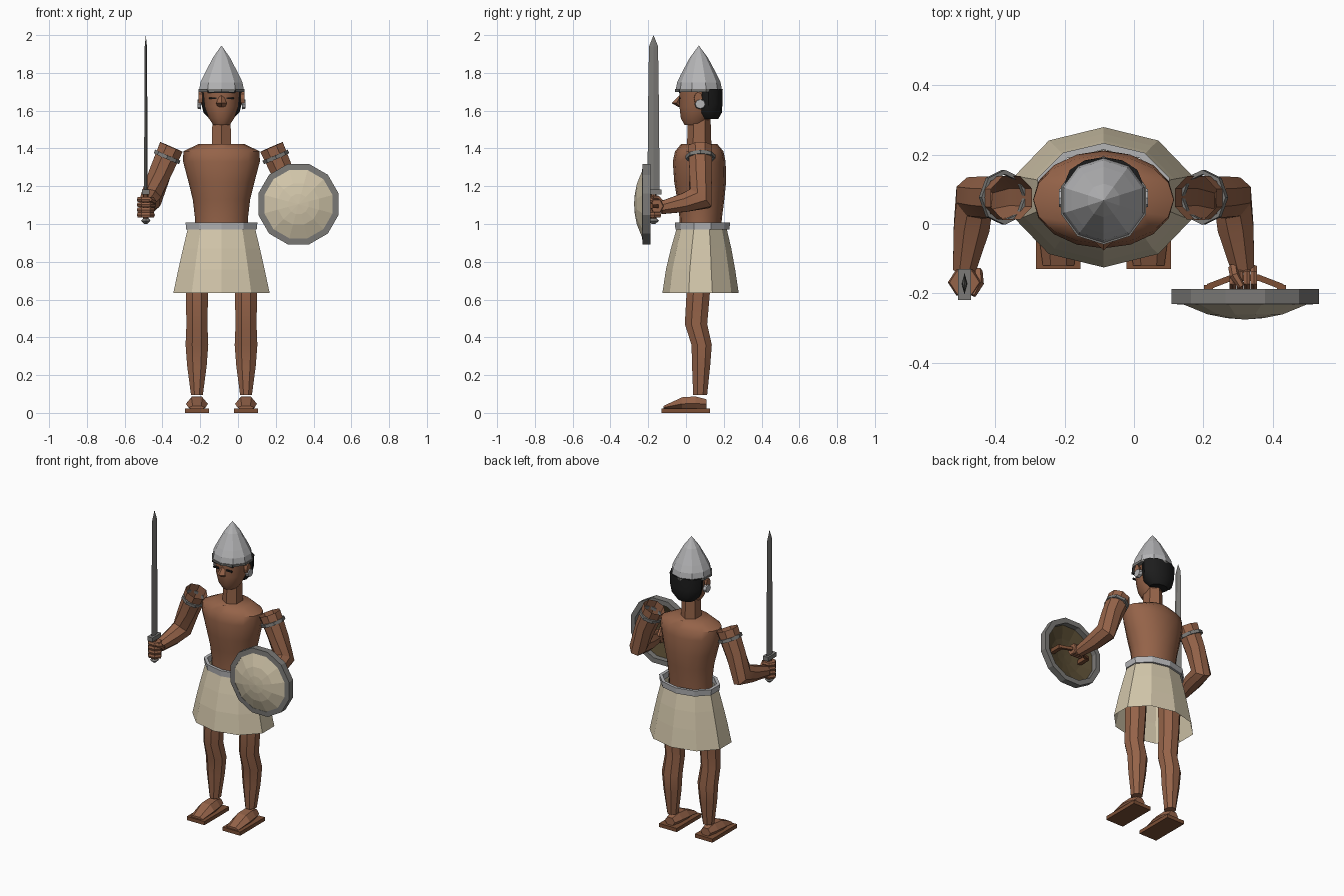
import bpy, bmesh, math
from mathutils import Vector

CX = -0.0875  # body centre line
X, Y, Z = Vector((1, 0, 0)), Vector((0, 1, 0)), Vector((0, 0, 1))


def material(name, rgb):
    m = bpy.data.materials.new(name)
    m.diffuse_color = (*rgb, 1)
    return m


SKIN = material("skin", (0.30, 0.125, 0.066))
LEATHER = material("sandal leather", (0.20, 0.078, 0.036))
LINEN = material("linen", (0.64, 0.56, 0.40))
SILVER = material("polished metal", (0.46, 0.46, 0.47))
STEEL = material("dull steel", (0.20, 0.195, 0.185))
HAIR = material("black hair", (0.012, 0.012, 0.012))
LINING = material("shield lining", (0.09, 0.065, 0.03))


def loft(name, mat, rings, n=8, axis=None, phase=0.0, caps=(True, True), loop=False, smooth=None):
    """Skin rings (x, y, z, radius_u, radius_v); ring planes follow the path unless axis is given."""
    bm = bmesh.new()
    pts = [Vector(r[:3]) for r in rings]
    loops = []
    for i, r in enumerate(rings):
        if axis is not None:
            t = axis
        else:
            a = (pts[i] - pts[i - 1]).normalized() if i else Vector()
            b = (pts[i + 1] - pts[i]).normalized() if i < len(pts) - 1 else Vector()
            t = (a + b).normalized()
        ref = X if abs(t.x) < 0.9 else Y
        u = (ref - t * ref.dot(t)).normalized()
        v = t.cross(u)
        if r[3] < 1e-5:
            loops.append([bm.verts.new(pts[i])])
            continue
        loops.append([bm.verts.new(pts[i] + u * r[3] * math.cos(phase + k * math.tau / n)
                                   + v * r[4] * math.sin(phase + k * math.tau / n)) for k in range(n)])
    pairs = list(zip(loops, loops[1:])) + ([(loops[-1], loops[0])] if loop else [])
    for a, b in pairs:
        for k in range(n):
            j = (k + 1) % n
            if len(b) == 1:
                bm.faces.new((a[k], a[j], b[0]))
            elif len(a) == 1:
                bm.faces.new((a[0], b[j], b[k]))
            else:
                bm.faces.new((a[k], a[j], b[j], b[k]))
    if not loop:
        for ring, cap in ((loops[0], caps[0]), (loops[-1], caps[1])):
            if cap and len(ring) > 2:
                bm.faces.new(ring)
    bmesh.ops.recalc_face_normals(bm, faces=bm.faces)
    me = bpy.data.meshes.new(name)
    bm.to_mesh(me)
    bm.free()
    me.materials.append(mat)
    ob = bpy.data.objects.new(name, me)
    bpy.context.scene.collection.objects.link(ob)
    if smooth:
        bpy.ops.object.select_all(action='DESELECT')
        ob.select_set(True)
        bpy.context.view_layer.objects.active = ob
        bpy.ops.object.shade_smooth_by_angle(angle=math.radians(smooth))
    return ob


def upright(name, mat, profile, cx=CX, **kw):
    """Level rings given as (z, centre_y, radius_x, radius_y)."""
    return loft(name, mat, [(cx, cy, z, rx, ry) for z, cy, rx, ry in profile], axis=Z, **kw)


def box(name, mat, lo, hi):
    h = [(b - a) / 2 * math.sqrt(2) for a, b in zip(lo, hi)]
    c = [(a + b) / 2 for a, b in zip(lo, hi)]
    return loft(name, mat, [(c[0], c[1], z, h[0], h[1]) for z in (lo[2], hi[2])],
                n=4, axis=Z, phase=math.pi / 4)


# Torso and neck
upright("torso", SKIN, [(0.95, 0.075, 0.14, 0.11), (1.03, 0.078, 0.14, 0.112), (1.13, 0.078, 0.152, 0.125),
                        (1.22, 0.075, 0.174, 0.137), (1.33, 0.07, 0.203, 0.14), (1.385, 0.07, 0.202, 0.128),
                        (1.424, 0.07, 0.12, 0.095)], n=16, smooth=45)
upright("neck", SKIN, [(1.40, 0.07, 0.06, 0.065), (1.56, 0.07, 0.055, 0.06)], n=6, phase=math.pi / 6)

# Head, hair and face
upright("head", SKIN, [(1.525, 0.045, 0.045, 0.055), (1.56, 0.05, 0.07, 0.08), (1.62, 0.062, 0.092, 0.1),
                       (1.715, 0.065, 0.102, 0.104)], n=12, phase=math.pi / 12, smooth=35)
upright("hair", HAIR, [(1.555, 0.125, 0.06, 0.045), (1.59, 0.12, 0.095, 0.07), (1.64, 0.12, 0.108, 0.073),
                       (1.715, 0.12, 0.112, 0.072)], n=12, smooth=35)
loft("nose", SKIN, [(CX, -0.026, 1.685, 0.008, 0.006), (CX, -0.05, 1.64, 0.028, 0.026),
                    (CX, -0.03, 1.62, 0.02, 0.012)], n=4, axis=Z)
box("brow_band", HAIR, (CX - 0.075, -0.036, 1.694), (CX + 0.075, -0.028, 1.71))
for s in (-1, 1):
    x = CX + s * 0.047
    box("eye", HAIR, (x - 0.02, -0.037, 1.661), (x + 0.02, -0.029, 1.671))
    x = CX + s * 0.1
    loft("ear", SKIN, [(x, 0.06, 1.665, 0.018, 0.032), (x + s * 0.022, 0.065, 1.665, 0.022, 0.034)], n=8, axis=X)
    loft("earring", SILVER, [(x + s * 0.008, 0.075, 1.635, 0.03, 0.028),
                             (x + s * 0.028, 0.075, 1.635, 0.026, 0.024)], n=8, axis=X)

# Helmet with rim
upright("helmet", SILVER, [(1.712, 0.068, 0.124, 0.122), (1.75, 0.068, 0.117, 0.115), (1.79, 0.068, 0.097, 0.096),
                           (1.88, 0.068, 0.048, 0.048), (1.945, 0.068, 0, 0)],
        n=10, phase=math.pi / 2)
upright("helmet_rim", STEEL, [(1.70, 0.068, 0.127, 0.125), (1.714, 0.068, 0.129, 0.127)], n=10, phase=math.pi / 2)

# Belt and kilt
upright("belt", SILVER, [(0.97, 0.087, 0.196, 0.143), (1.008, 0.087, 0.2, 0.146), (1.008, 0.087, 0.178, 0.127),
                         (0.97, 0.087, 0.178, 0.127)], n=10, phase=math.pi / 2, loop=True)
upright("kilt", LINEN, [(0.985, 0.083, 0.185, 0.13), (0.87, 0.08, 0.214, 0.16), (0.76, 0.077, 0.24, 0.183),
                        (0.635, 0.077, 0.268, 0.202)], n=10, phase=math.pi / 2, caps=(False, False))

for s in (-1, 1):
    # Leg, foot and sandal sole
    x = CX + s * 0.13
    upright("leg", SKIN, [(0.88, 0.07, 0.075, 0.07), (0.64, 0.065, 0.064, 0.067), (0.47, 0.053, 0.06, 0.064),
                          (0.36, 0.083, 0.065, 0.058), (0.25, 0.08, 0.056, 0.052), (0.095, 0.075, 0.034, 0.04)],
            cx=x, n=8, phase=math.pi / 8, smooth=30)
    loft("foot", SKIN, [(x, -0.12, 0.028, 0.045, 0.01), (x, -0.02, 0.048, 0.058, 0.04),
                        (x, 0.05, 0.05, 0.052, 0.043), (x, 0.108, 0.046, 0.036, 0.03)], n=6, axis=Y)
    box("sandal_sole", LEATHER, (x - 0.064, -0.13, 0), (x + 0.064, 0.127, 0.024))

    # Arm: open shoulder end, bent elbow, wrist
    def p(dx):
        return CX + s * dx
    loft("arm", SKIN, [(p(0.265), 0.075, 1.408, 0.07, 0.068), (p(0.325), 0.078, 1.27, 0.064, 0.064),
                       (p(0.372), 0.075, 1.135, 0.058, 0.078), (p(0.38), -0.01, 1.113, 0.056, 0.054),
                       (p(0.402), -0.135, 1.085, 0.035, 0.036)],
         n=8, phase=math.pi / 8, caps=(False, True), smooth=30)

    # Arm band, a thin ring square to the upper arm
    d = Vector((s * 0.06, 0.003, -0.138)).normalized()
    c = Vector((p(0.288), 0.077, 1.355))
    ends = (c - d * 0.01, c + d * 0.01)
    loft("arm_band", STEEL, [(*ends[0], 0.073, 0.079), (*ends[1], 0.073, 0.079),
                             (*ends[1], 0.064, 0.066), (*ends[0], 0.064, 0.066)],
         n=8, axis=d, loop=True)

# Hands: stacked fingers wrapped round the grip and the shield handle
for i in range(4):
    z = 1.035 + i * 0.027
    loft("sword_finger", SKIN, [(-0.488, -0.168, z, 0.043, 0.038), (-0.488, -0.168, z + 0.013, 0.048, 0.043),
                                (-0.488, -0.168, z + 0.026, 0.043, 0.038)], n=6, axis=Z)
    x = 0.275 + i * 0.02
    loft("shield_finger", SKIN, [(x, -0.155, 1.095, 0.034, 0.036), (x + 0.01, -0.155, 1.095, 0.038, 0.04),
                                 (x + 0.019, -0.155, 1.095, 0.034, 0.036)], n=6, axis=X)
loft("sword_thumb", SKIN, [(-0.45, -0.135, 1.09, 0.014, 0.014), (-0.447, -0.17, 1.12, 0.015, 0.015),
                           (-0.465, -0.205, 1.13, 0.01, 0.01)], n=6)
loft("shield_thumb", SKIN, [(0.285, -0.125, 1.11, 0.014, 0.014), (0.29, -0.15, 1.138, 0.014, 0.014),
                            (0.31, -0.18, 1.14, 0.01, 0.01)], n=6)

# Sword
SX, SY = -0.488, -0.172
upright("sword_blade", STEEL, [(1.17, SY, 0.009, 0.032), (1.6, SY, 0.008, 0.029), (1.94, SY, 0.006, 0.024),
                               (2.0, SY, 0, 0)], cx=SX, n=4)
box("sword_guard", STEEL, (SX - 0.019, SY - 0.047, 1.155), (SX + 0.019, SY + 0.043, 1.182))
upright("sword_grip", LEATHER, [(1.025, SY, 0.014, 0.016), (1.157, SY, 0.014, 0.016)], cx=SX, n=8)
upright("sword_pommel", STEEL, [(1.03, SY, 0.014, 0.016), (1.017, SY, 0.026, 0.028), (1.0, SY, 0.008, 0.01)],
        cx=SX, n=8)

# Shield: rim, domed face, lining, handle
HX, HZ = 0.32, 1.105


def disc(name, mat, profile, **kw):
    return loft(name, mat, [(HX, y, HZ, r, r) for r, y in profile], n=12, axis=Y, phase=math.pi / 12, **kw)


disc("shield_rim", STEEL, [(0.22, -0.187), (0.22, -0.23), (0.187, -0.232), (0.187, -0.187)], loop=True)
disc("shield_face", LINEN, [(0.188, -0.23), (0.112, -0.26), (0.055, -0.271), (0, -0.275)], caps=(False, False))
disc("shield_lining", LINING, [(0.188, -0.222), (0.112, -0.252), (0.055, -0.263), (0, -0.267)], caps=(False, False))
loft("shield_handle", LEATHER, [(HX - 0.11, -0.182, 1.095, 0.013, 0.013), (HX - 0.04, -0.155, 1.095, 0.013, 0.013),
                                (HX + 0.04, -0.155, 1.095, 0.013, 0.013), (HX + 0.11, -0.182, 1.095, 0.013, 0.013)],
     n=4, axis=X, phase=math.pi / 4)
for s in (-1, 1):
    box("handle_mount", LEATHER, (HX + s * 0.105 - 0.013, -0.255, 1.082), (HX + s * 0.105 + 0.013, -0.175, 1.108))
